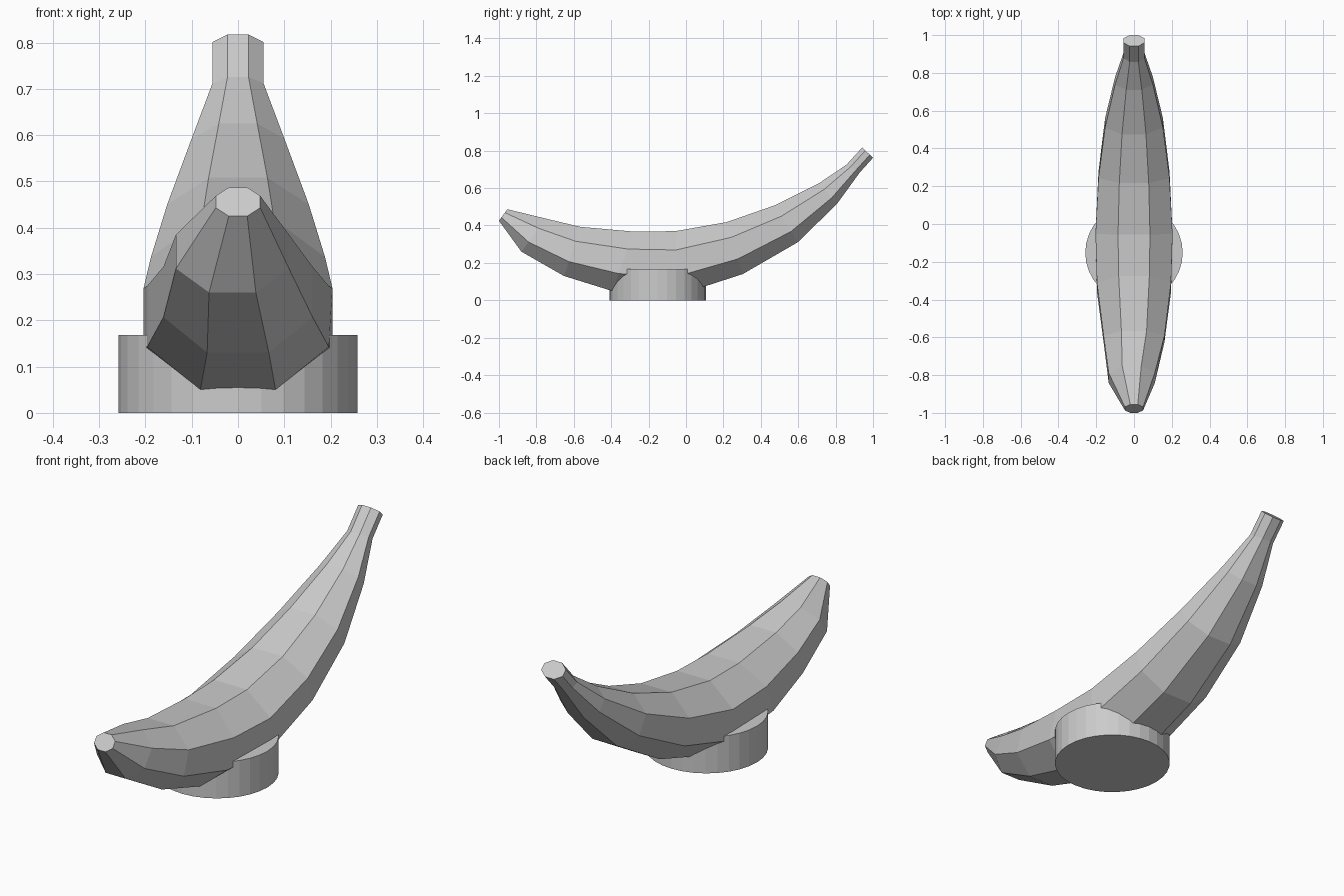
import bpy, bmesh, math
from mathutils import Vector

if "Cube" in bpy.data.objects:
    bpy.data.objects.remove(bpy.data.objects["Cube"])

# Banana stations: bottom (y, z), top (y, z), half width, sideways shift
STATIONS = [
    ((-1.0, .425), (-.955, .487), .048, 0),
    ((-.88, .26), (-.75, .437), .122, -.012),
    ((-.652, .13), (-.566, .393), .161, 0),
    ((-.395, .05), (-.275, .367), .196, 0),
    ((-.05, .026), (-.055, .37), .204, 0),
    ((.303, .14), (.217, .418), .188, 0),
    ((.597, .31), (.475, .508), .153, 0),
    ((.807, .515), (.71, .625), .1, 0),
    ((.928, .682), (.858, .725), .055, 0),
    ((1.0, .762), (.942, .817), .055, 0),
]


def loft(name, stations, sides=8):
    bm = bmesh.new()
    rings = []
    for (by, bz), (ty, tz), width, shift in stations:
        bottom, top = Vector((shift, by, bz)), Vector((shift, ty, tz))
        mid, up = (bottom + top) / 2, (top - bottom) / 2
        k = 1 / math.cos(math.pi / sides)
        ring = []
        for i in range(sides):
            a = 2 * math.pi * (i + .5) / sides
            p = mid + up * k * math.sin(a) + Vector((width * k * math.cos(a), 0, 0))
            ring.append(bm.verts.new(p))
        rings.append(ring)
    for r, s in zip(rings, rings[1:]):
        for i in range(sides):
            j = (i + 1) % sides
            bm.faces.new((r[i], r[j], s[j], s[i]))
    bm.faces.new(rings[0])
    bm.faces.new(rings[-1])
    bmesh.ops.recalc_face_normals(bm, faces=bm.faces)
    mesh = bpy.data.meshes.new(name)
    bm.to_mesh(mesh)
    bm.free()
    obj = bpy.data.objects.new(name, mesh)
    bpy.context.collection.objects.link(obj)
    return obj


# Faceted banana with stem
loft("banana", STATIONS)

# Round base
bpy.ops.mesh.primitive_cylinder_add(vertices=32, radius=.258, depth=.168,
                                    location=(0, -.152, .084))
bpy.context.object.name = "base"
